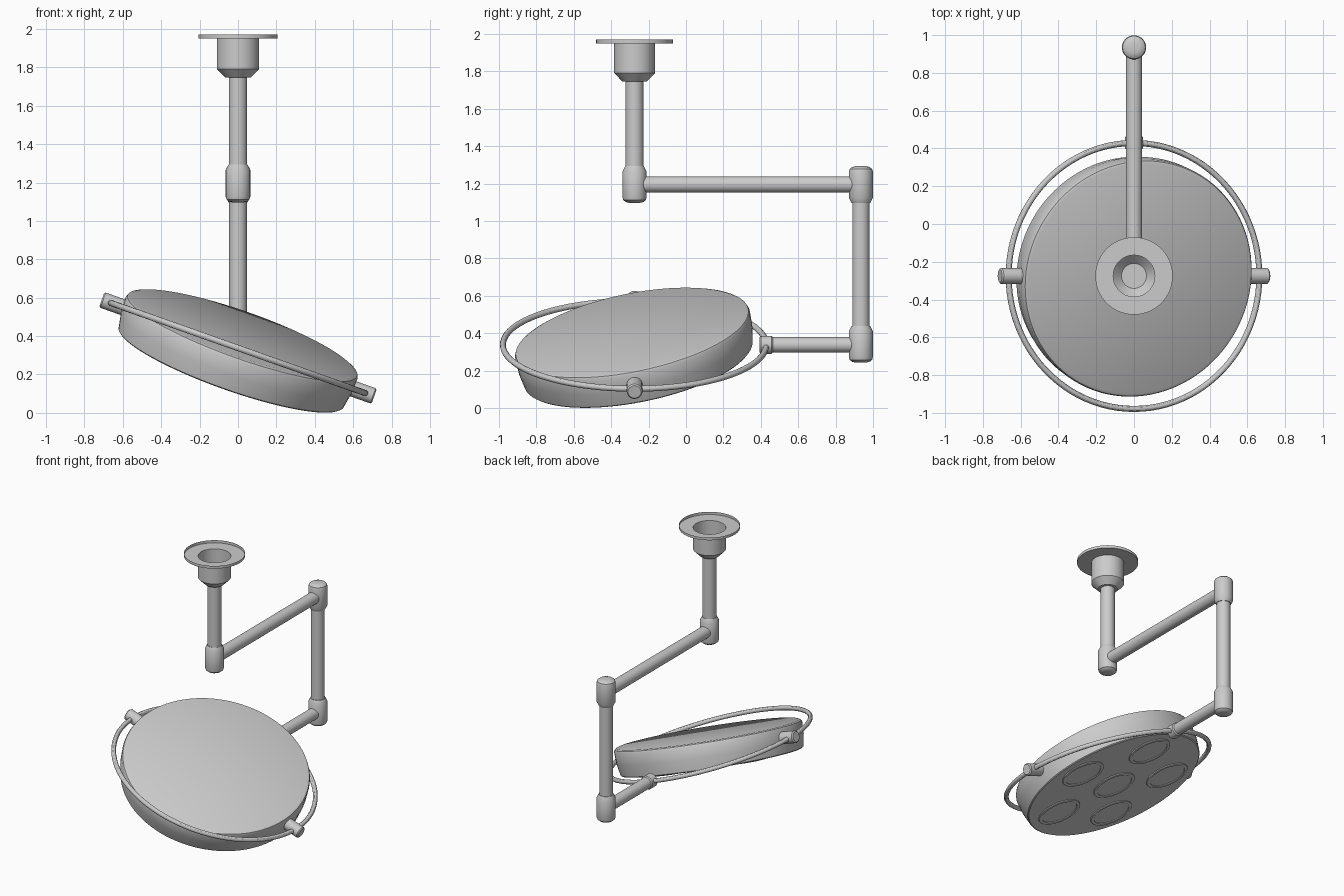
import bpy, bmesh
from math import radians, cos, sin, pi
from mathutils import Matrix, Vector

if "Cube" in bpy.data.objects:
    bpy.data.objects.remove(bpy.data.objects["Cube"])

AXIS_Y = -0.275      # ceiling pole and lamp head centre
ELBOW_Y = 0.935      # far vertical pole
UP_Z = 1.195         # upper arm height
LOW_Z = 0.338        # lower arm and yoke height
SEG = 64


def finish(name, bm, matrix, angle=30):
    me = bpy.data.meshes.new(name)
    bm.to_mesh(me)
    bm.free()
    ob = bpy.data.objects.new(name, me)
    bpy.context.collection.objects.link(ob)
    ob.matrix_world = matrix
    bpy.ops.object.select_all(action='DESELECT')
    ob.select_set(True)
    bpy.context.view_layer.objects.active = ob
    bpy.ops.object.shade_smooth_by_angle(angle=radians(angle))
    return ob


def lathe(name, profile, matrix=Matrix(), closed=False, seg=SEG):
    """Revolve (radius, z) points around local z."""
    bm = bmesh.new()
    rings = []
    for r, z in profile:
        if r == 0:
            rings.append([bm.verts.new((0, 0, z))] * seg)
        else:
            rings.append([bm.verts.new((r * cos(2 * pi * i / seg), r * sin(2 * pi * i / seg), z))
                          for i in range(seg)])
    pairs = list(zip(rings, rings[1:]))
    if closed:
        pairs.append((rings[-1], rings[0]))
    for a, b in pairs:
        for i in range(seg):
            j = (i + 1) % seg
            quad = list(dict.fromkeys((a[i], a[j], b[j], b[i])))
            bm.faces.new(quad)
    bmesh.ops.recalc_face_normals(bm, faces=bm.faces)
    return finish(name, bm, matrix)


def rod(name, a, b, r, bevel=0.0):
    """Capped cylinder from a to b, optionally with chamfered ends."""
    a, b = Vector(a), Vector(b)
    d = b - a
    h = d.length
    m = Matrix.Translation(a) @ d.to_track_quat('Z', 'Y').to_matrix().to_4x4()
    if bevel:
        p = [(0, 0), (r - bevel, 0), (r, bevel), (r, h - bevel), (r - bevel, h), (0, h)]
    else:
        p = [(0, 0), (r, 0), (r, h), (0, h)]
    return lathe(name, p, m, seg=48)


def joint(name, y, z, flip):
    """Elbow sleeve: tapered neck on one end, domed cap on the other."""
    p = [(0, 0.098), (0.050, 0.098), (0.064, 0.070), (0.064, -0.070),
         (0.060, -0.083), (0.048, -0.093), (0.030, -0.098), (0, -0.098)]
    if flip:
        p = [(r, -h) for r, h in p]
    return lathe(name, p, Matrix.Translation((0, y, z)), seg=48)


# Ceiling mount: open-topped flange and cup
lathe("ceiling_mount", [(0.205, 1.97), (0.205, 1.95), (0.11, 1.95), (0.11, 1.792),
                        (0.066, 1.747), (0, 1.747)], Matrix.Translation((0, AXIS_Y, 0)))

# Poles and arms
rod("ceiling_pole", (0, AXIS_Y, 1.75), (0, AXIS_Y, 1.20), 0.048)
rod("upper_arm", (0, AXIS_Y, UP_Z), (0, ELBOW_Y, UP_Z), 0.043)
rod("drop_pole", (0, ELBOW_Y, UP_Z), (0, ELBOW_Y, LOW_Z), 0.046)
rod("lower_arm", (0, ELBOW_Y, LOW_Z), (0, 0.44, LOW_Z), 0.041)

# Elbow joints
joint("ceiling_joint", AXIS_Y, UP_Z, False)
joint("upper_elbow", ELBOW_Y, UP_Z, True)
joint("lower_elbow", ELBOW_Y, LOW_Z + 0.003, False)

# Yoke ring, tilted sideways, with its collar
yoke = Matrix.Translation((0, AXIS_Y, LOW_Z)) @ Matrix.Rotation(radians(19.5), 4, 'Y')
tube = [(0.704 + 0.016 * cos(2 * pi * i / 12), 0.016 * sin(2 * pi * i / 12)) for i in range(12)]
lathe("yoke_ring", tube, yoke, closed=True, seg=96)
rod("yoke_collar", (0, 0.393, LOW_Z), (0, 0.466, LOW_Z), 0.048, 0.008)

# Pivot knobs where the head hangs in the yoke
for side, label in ((-1, "left"), (1, "right")):
    rod("pivot_knob_" + label, yoke @ Vector((side * 0.615, 0, 0)),
        yoke @ Vector((side * 0.753, 0, 0)), 0.042, 0.007)

# Lamp head, tipped forward inside the yoke
head = yoke @ Matrix.Rotation(radians(11), 4, 'X')
lathe("lamp_head", [(0, 0.077), (0.618, 0.077), (0.634, 0.070), (0.640, 0.056), (0.637, -0.025),
                    (0.622, -0.106), (0.615, -0.112), (0, -0.112)], head, seg=96)

# Six lenses below: one central, five around it, each with a raised bezel
spots = [(0, 0)] + [(0.41 * cos(radians(90 + 72 * k)), 0.41 * sin(radians(90 + 72 * k)))
                    for k in range(5)]
for n, (x, y) in enumerate(spots):
    m = head @ Matrix.Translation((x, y, -0.112))
    lathe(f"lens_bezel_{n}", [(0.150, 0.004), (0.148, -0.006), (0.142, -0.009),
                              (0.132, -0.009), (0.126, -0.006), (0.124, 0.004)],
          m, closed=True, seg=48)
    lathe(f"lens_{n}", [(0.125, 0.002), (0.125, -0.002), (0, -0.003)], m, seg=48)
